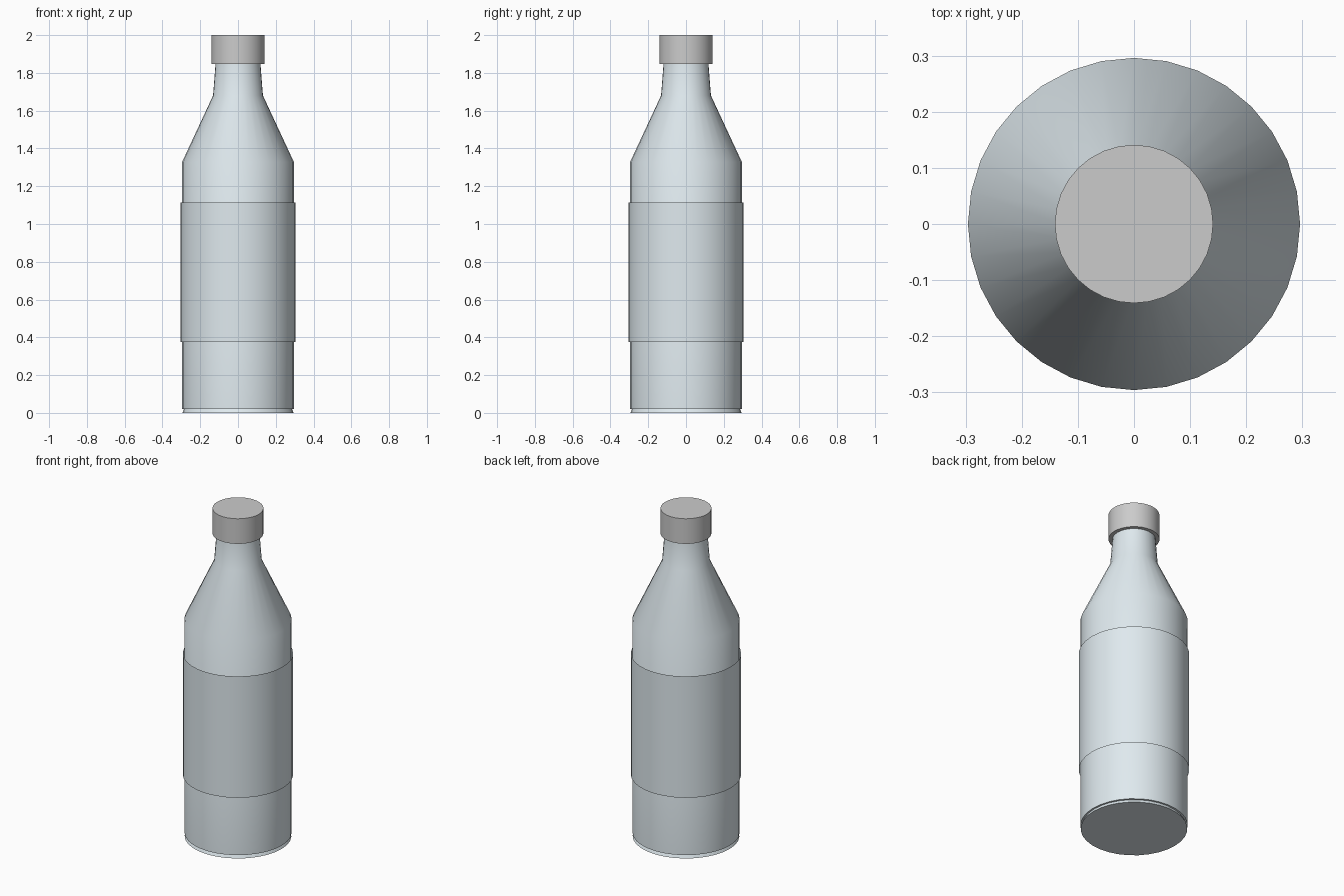
import bpy, bmesh
from math import cos, sin, pi, radians

if "Cube" in bpy.data.objects:
    bpy.data.objects.remove(bpy.data.objects["Cube"])

SIDES = 32


def material(name, color):
    m = bpy.data.materials.new(name)
    m.diffuse_color = color
    m.use_nodes = True
    m.node_tree.nodes["Principled BSDF"].inputs["Base Color"].default_value = m.diffuse_color
    return m


def lathe(name, profile, mat=None, cap_bottom=True, cap_top=True):
    """Revolve (radius, z) points about z, optionally closing the ends."""
    bm = bmesh.new()
    rings = [[bm.verts.new((r * cos(2 * pi * i / SIDES), r * sin(2 * pi * i / SIDES), z))
              for i in range(SIDES)] for r, z in profile]
    for low, high in zip(rings, rings[1:]):
        for i in range(SIDES):
            j = (i + 1) % SIDES
            bm.faces.new((low[i], low[j], high[j], high[i]))
    if cap_bottom:
        bm.faces.new(rings[0][::-1])
    if cap_top:
        bm.faces.new(rings[-1])
    mesh = bpy.data.meshes.new(name)
    bm.to_mesh(mesh)
    bm.free()
    obj = bpy.data.objects.new(name, mesh)
    bpy.context.collection.objects.link(obj)
    if mat:
        mesh.materials.append(mat)
    bpy.ops.object.select_all(action='DESELECT')
    obj.select_set(True)
    bpy.context.view_layer.objects.active = obj
    bpy.ops.object.shade_smooth_by_angle(angle=radians(25))
    return obj


glass = material("pale_glass", (0.74, 0.82, 0.86, 1))

# Bottle: flared foot, straight body, sloped shoulder, tapered neck
lathe("bottle", [(0.295, 0), (0.286, 0.02), (0.296, 0.021), (0.296, 1.328),
                 (0.132, 1.68), (0.118, 1.86)], glass)

# Label: open thin sleeve around the body
lathe("label", [(0.305, 0.375), (0.305, 1.115)], glass, False, False)

# Cap
lathe("cap", [(0.141, 1.847), (0.141, 2.0)])
